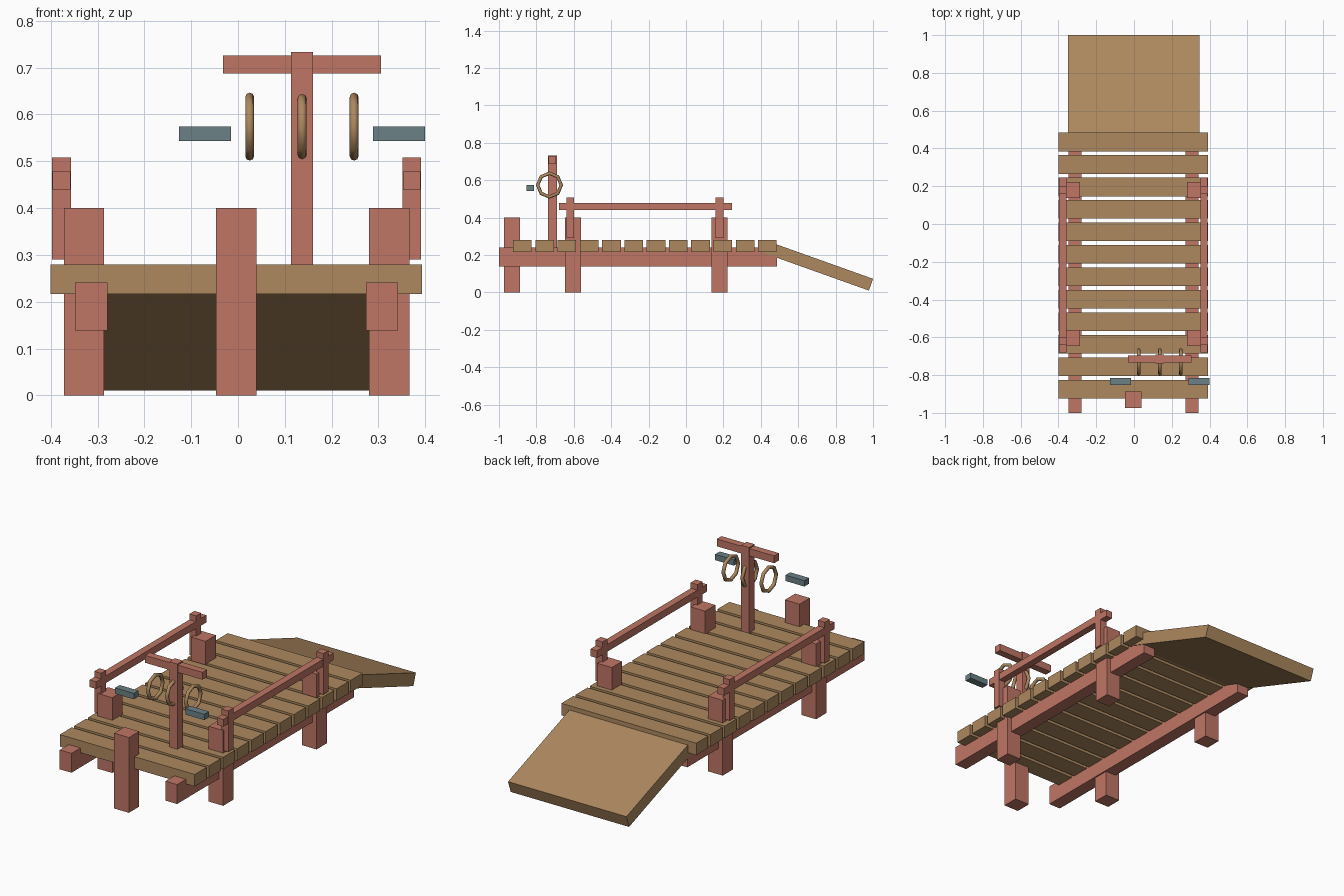
import bpy, bmesh, math

if "Cube" in bpy.data.objects:
    bpy.data.objects.remove(bpy.data.objects["Cube"])

def material(name, rgb):
    m = bpy.data.materials.new(name)
    m.diffuse_color = (*rgb, 1)
    m.use_nodes = True
    m.node_tree.nodes["Principled BSDF"].inputs["Base Color"].default_value = m.diffuse_color
    return m

RED = material("red_timber", (0.52, 0.18, 0.13))
WOOD = material("deck_wood", (0.42, 0.25, 0.115))
SLATE = material("slate", (0.15, 0.22, 0.24))
CX = -0.003  # centre line of the walkway

def finish(name, bm, mat):
    bmesh.ops.recalc_face_normals(bm, faces=bm.faces)
    mesh = bpy.data.meshes.new(name)
    bm.to_mesh(mesh)
    bm.free()
    mesh.materials.append(mat)
    ob = bpy.data.objects.new(name, mesh)
    bpy.context.collection.objects.link(ob)
    return ob

def box(name, x, y, z, mat):
    """Box from (min, max) ranges."""
    bm = bmesh.new()
    bmesh.ops.create_cube(bm, size=1)
    for v in bm.verts:
        for i, (a, b) in enumerate((x, y, z)):
            v.co[i] = (a + b) / 2 + v.co[i] * (b - a)
    return finish(name, bm, mat)

def side_box(name, inner, outer, y, z, mat):
    """Matching boxes left and right of the centre line."""
    box(name + "_left", (CX - outer, CX - inner), y, z, mat)
    box(name + "_right", (CX + inner, CX + outer), y, z, mat)

# Deck planks
for i in range(12):
    y = -0.875 + i * 0.1191
    box(f"deck_plank_{i + 1}", (-0.4, 0.393), (y - 0.05, y + 0.05), (0.216, 0.28), WOOD)

# Long beams under the deck
side_box("beam", 0.276, 0.345, (-1.0, 0.486), (0.138, 0.241), RED)

# Support posts and handrail uprights
for tag, y in (("front", -0.604), ("back", 0.18)):
    side_box(f"{tag}_post", 0.283, 0.369, (y - 0.043, y + 0.043), (0, 0.4), RED)
    side_box(f"{tag}_rail_upright", 0.354, 0.394, (y - 0.036, y + 0.006) if tag == "front"
             else (y - 0.022, y + 0.02), (0.29, 0.508), RED)
box("end_post", (-0.047, 0.04), (-0.973, -0.887), (0, 0.4), RED)

# Handrails
side_box("handrail", 0.355, 0.393, (-0.68, 0.246), (0.44, 0.478), RED)

# Hanger with crossbar
box("hanger_post", (0.113, 0.16), (-0.738, -0.691), (0.241, 0.733), RED)
box("hanger_crossbar", (-0.032, 0.305), (-0.734, -0.695), (0.687, 0.726), RED)

# Eight-sided hoops
for i, x in enumerate((0.025, 0.137, 0.248)):
    bpy.ops.mesh.primitive_torus_add(
        major_segments=8, minor_segments=8, major_radius=0.063, minor_radius=0.0095,
        location=(x, -0.73, 0.574), rotation=(0, math.pi / 2, 0))
    ob = bpy.context.object
    ob.name = f"hoop_{i + 1}"
    ob.data.materials.append(WOOD)
    bpy.ops.object.shade_smooth()

# Floating slate blocks
for tag, x in (("left", -0.126), ("right", 0.288)):
    box(f"slate_block_{tag}", (x, x + 0.111), (-0.853, -0.814), (0.543, 0.574), SLATE)

# Sloping ramp, extruded from its side profile
bm = bmesh.new()
profile = [(0.42, 0.28), (1.0, 0.073), (0.978, 0.01), (0.398, 0.217)]
face = bm.faces.new([bm.verts.new((-0.35, y, z)) for y, z in profile])
ext = bmesh.ops.extrude_face_region(bm, geom=[face])["geom"]
bmesh.ops.translate(bm, vec=(0.696, 0, 0),
                    verts=[g for g in ext if isinstance(g, bmesh.types.BMVert)])
finish("ramp", bm, WOOD)
